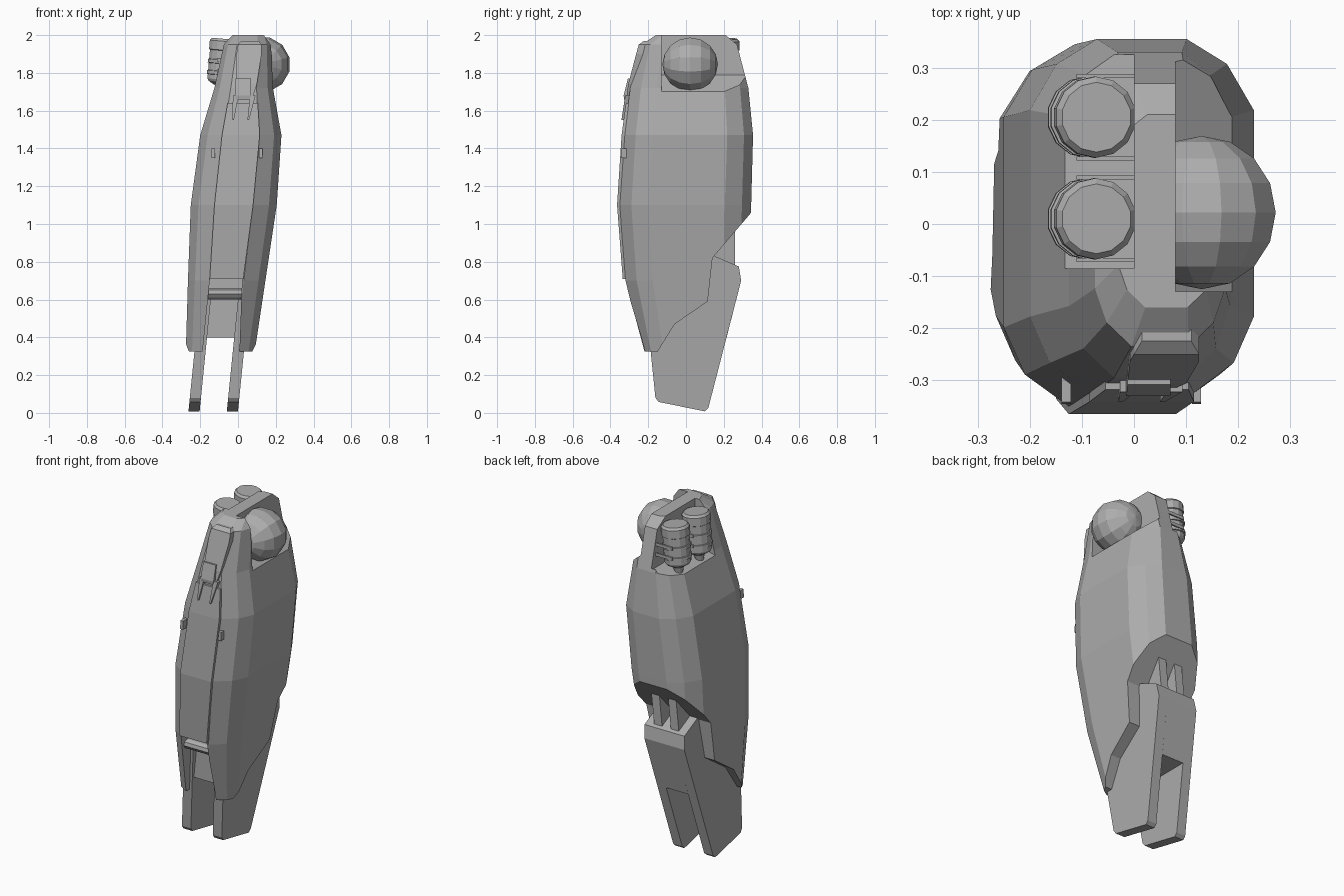
import bpy, bmesh, math
from mathutils import Matrix, Vector

if "Cube" in bpy.data.objects:
    bpy.data.objects.remove(bpy.data.objects["Cube"], do_unlink=True)

GREY = (0.42, 0.42, 0.42, 1)
grey = bpy.data.materials.new("plain_grey")
grey.use_nodes = True
grey.diffuse_color = GREY
grey.node_tree.nodes["Principled BSDF"].inputs["Base Color"].default_value = GREY


def finish(name, bm):
    bmesh.ops.recalc_face_normals(bm, faces=bm.faces)
    mesh = bpy.data.meshes.new(name)
    bm.to_mesh(mesh)
    bm.free()
    mesh.materials.append(grey)
    ob = bpy.data.objects.new(name, mesh)
    bpy.context.collection.objects.link(ob)
    return ob


def loft(name, rings):
    """Skin closed rings of points and cap both ends."""
    bm = bmesh.new()
    rows = [[bm.verts.new(p) for p in ring] for ring in rings]
    n = len(rows[0])
    for a, b in zip(rows, rows[1:]):
        for i in range(n):
            j = (i + 1) % n
            bm.faces.new((a[i], a[j], b[j], b[i]))
    bm.faces.new(rows[0])
    bm.faces.new(rows[-1])
    return finish(name, bm)


def prism(name, pts, axis, lo, hi, lean=0):
    """Extrude a profile along x (points are y, z) or y (points are x, z)."""
    if axis == "x":
        return loft(name, [[(t + lean * z, y, z) for y, z in pts] for t in (lo, hi)])
    return loft(name, [[(x, t, z) for x, z in pts] for t in (lo, hi)])


def strip(name, rows, thick):
    """Plate whose front follows rows of (z, left, right, y)."""
    return loft(name, [[(l, y, z), (r, y, z), (r, y + thick, z), (l, y + thick, z)]
                       for z, l, r, y in rows])


def cut(target, cutter):
    mod = target.modifiers.new("cut", "BOOLEAN")
    mod.operation = "DIFFERENCE"
    mod.solver = "EXACT"
    mod.object = cutter
    cutter.hide_render = True
    bpy.context.view_layer.objects.active = target
    bpy.ops.object.modifier_apply(modifier=mod.name)
    bpy.data.objects.remove(cutter, do_unlink=True)


# Main armour shell: chamfered section lofted up a leaning body
half = [(0.28, 0), (0.09, 0.09), (0, 0.22), (0, 0.8), (0.12, 0.93), (0.3, 1)]
section = half + [(1 - u, v) for u, v in reversed(half)]
levels = [(0.2, -0.28, 0.07, -0.2, 0.25), (0.7, -0.265, 0.145, -0.32, 0.33),
          (1.1, -0.25, 0.205, -0.352, 0.345), (1.47, -0.2, 0.23, -0.328, 0.355),
          (1.72, -0.125, 0.185, -0.295, 0.33), (1.95, -0.075, 0.175, -0.235, 0.27),
          (2.0, -0.03, 0.155, -0.16, 0.21)]
shell = loft("armour_shell", [[(l + u * (r - l), f + v * (b - f), z) for u, v in section]
                              for z, l, r, f, b in levels])

# Stepped lower edge, front slot and the two upper pockets
cut(shell, prism("edge_cutter", [(0.5, 1.24), (0.345, 1.06), (0.14, 0.82), (0.115, 0.59),
                                 (-0.06, 0.47), (-0.15, 0.325), (-0.6, 0.325),
                                 (-0.6, 0), (0.5, 0)], "x", -1, 1))
cut(shell, prism("slot_cutter", [(-0.195, 0.25), (0.005, 0.25), (0.022, 0.72), (-0.148, 0.72)],
                 "y", -0.6, -0.1))
cut(shell, prism("ball_pocket_cutter", [(0.08, 1.79), (0.5, 1.45), (0.5, 2.2), (0.08, 2.2)],
                 "y", -0.13, 0.325))
cut(shell, prism("canister_pocket_cutter", [(0, 1.73), (-0.5, 1.6), (-0.5, 2.2), (0, 2.2)],
                 "y", -0.085, 0.325))

# Raised front plate with small side catches
strip("front_plate", [(0.71, -0.15, 0.028, -0.335), (1.1, -0.125, 0.08, -0.365),
                      (1.47, -0.085, 0.115, -0.341), (1.64, -0.055, 0.105, -0.318)], 0.05)
for x in (-0.13, 0.12):
    strip("plate_catch", [(1.35, x - 0.009, x + 0.009, -0.345),
                          (1.4, x - 0.009, x + 0.009, -0.342)], 0.05)

# Upper front badge plate, buckle and pointed tabs
strip("upper_plate", [(1.66, 0.0, 0.075, -0.317), (1.74, -0.012, 0.1, -0.306),
                      (1.9, -0.008, 0.125, -0.264), (1.95, 0.0, 0.125, -0.25),
                      (1.968, 0.015, 0.11, -0.225)], 0.06)
strip("buckle", [(1.66, -0.012, 0.062, -0.328), (1.68, -0.015, 0.07, -0.33),
                 (1.77, -0.012, 0.07, -0.308)], 0.04)
for top, tip in ((-0.015, -0.03), (0.075, 0.05)):
    strip("pointed_tab", [(1.55, tip, tip + 0.008, -0.342),
                          (1.68, top - 0.012, top + 0.018, -0.322)], 0.04)

# Forked lower blade, web between prongs, bar in the slot
LEAN, BASE = 0.1, -0.132
blade = [(-0.162, 0.08), (-0.145, 0.058), (0.1, 0.008), (0.118, 0.025), (0.292, 0.7),
         (0.28, 0.775), (0.14, 0.835), (-0.1, 0.62), (-0.215, 0.6)]
for side in (-1, 1):
    a, b = sorted((side * 0.072, side * 0.131))
    prism("blade_prong", blade, "x", BASE + a, BASE + b, LEAN)
    prism("rear_strut", [(0.14, 0.75), (0.26, 0.75), (0.26, 1.02), (0.14, 0.9)],
          "x", BASE + side * 0.055 - 0.026, BASE + side * 0.055 + 0.026, LEAN)
prism("blade_web", [(-0.18, 0.4), (0.215, 0.4), (0.292, 0.7), (0.28, 0.775),
                    (0.14, 0.835), (-0.1, 0.62), (-0.18, 0.6)],
      "x", BASE - 0.073, BASE + 0.073, LEAN)
prism("slot_bar", [(-0.27, 0.61), (-0.285, 0.63), (-0.28, 0.65), (-0.26, 0.66),
                   (-0.09, 0.66), (-0.09, 0.6), (-0.25, 0.6)],
      "x", BASE - 0.088, BASE + 0.088, LEAN)

# Faceted joint ball, flat against the fin
bm = bmesh.new()
bmesh.ops.create_uvsphere(bm, u_segments=12, v_segments=8, radius=0.147,
                          matrix=Matrix.Translation((0.13, 0.022, 1.845))
                          @ Matrix.Rotation(math.pi / 2, 4, "X")
                          @ Matrix.Rotation(math.radians(15), 4, "Z"))
geom = bm.verts[:] + bm.edges[:] + bm.faces[:]
bmesh.ops.bisect_plane(bm, geom=geom, plane_co=(0.075, 0, 0), plane_no=(-1, 0, 0),
                       clear_outer=True)
bmesh.ops.holes_fill(bm, edges=[e for e in bm.edges if e.is_boundary])
finish("joint_ball", bm)

# Two tilted canisters with bands, nozzle and clips
profile = [(0.012, -0.1), (0.03, -0.02), (0.066, 0), (0.073, 0.012), (0.073, 0.035),
           (0.079, 0.037), (0.079, 0.055), (0.073, 0.057), (0.073, 0.095),
           (0.079, 0.097), (0.079, 0.115), (0.073, 0.117), (0.073, 0.165),
           (0.078, 0.168), (0.078, 0.215), (0.067, 0.228)]
for y in (0.01, 0.205):
    place = Matrix.Translation((-0.092, y, 1.753)) @ Matrix.Rotation(math.radians(5), 4, "Y")
    loft("canister", [[place @ Vector((r * math.cos(t), r * math.sin(t), z))
                       for t in (math.tau * (i + 0.5) / 14 for i in range(14))]
                      for r, z in profile])
    for z in (1.8, 1.86):
        for side in (-1, 1):
            c = y + side * 0.079
            prism("canister_clip", [(-0.11, z), (0.005, z), (0.005, z + 0.018),
                                    (-0.11, z + 0.018)], "y", c - 0.004, c + 0.004)
